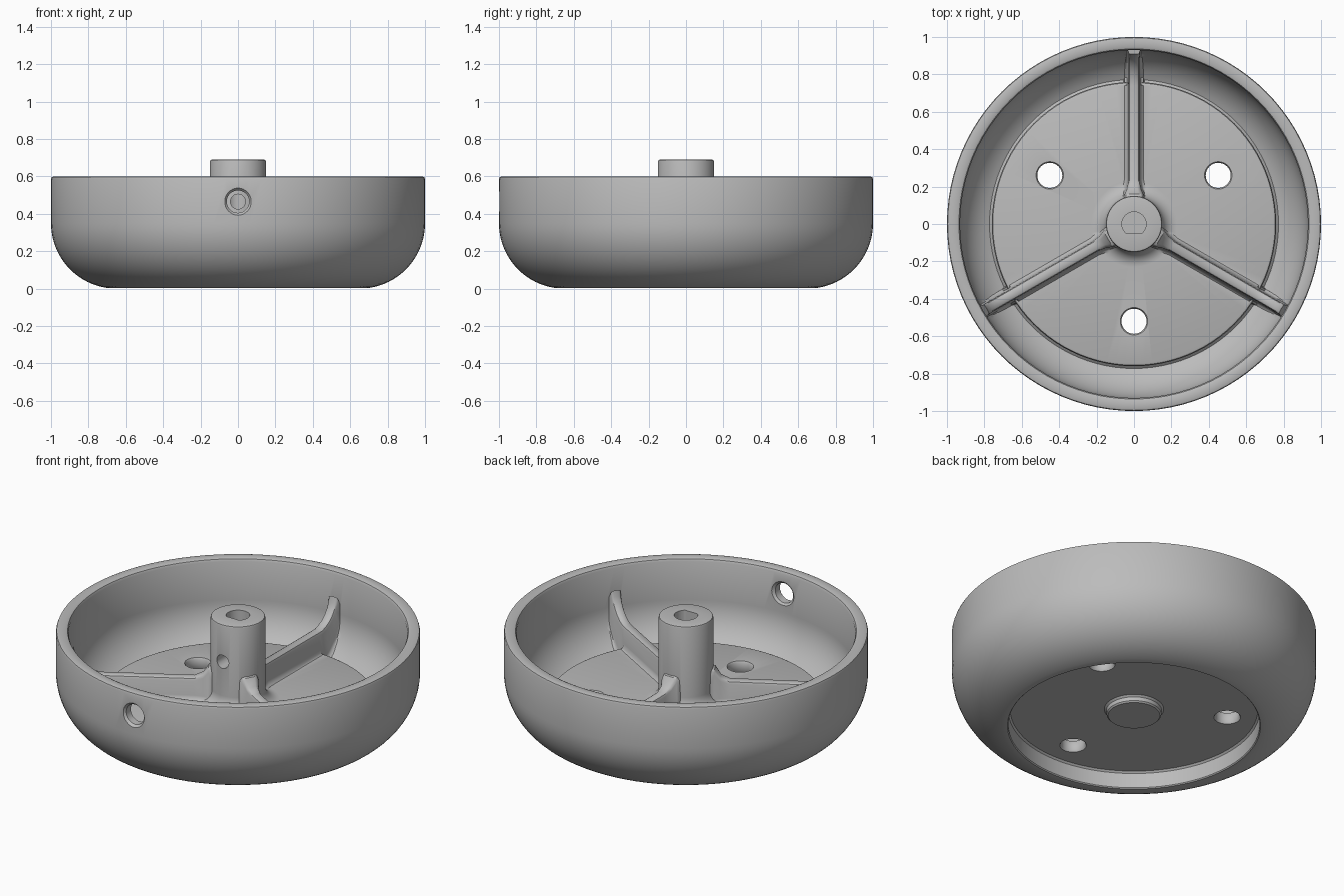
import bpy, bmesh
from math import sin, cos, pi, radians
from mathutils import Matrix, Vector

cube = bpy.data.objects.get("Cube")
if cube:
    bpy.data.objects.remove(cube, do_unlink=True)

grey = bpy.data.materials.new("plain grey")
grey.use_nodes = True
grey.diffuse_color = (0.5, 0.5, 0.5, 1)
grey.node_tree.nodes["Principled BSDF"].inputs["Base Color"].default_value = (0.5, 0.5, 0.5, 1)


def make_object(name, bm, matrix=Matrix()):
    bmesh.ops.remove_doubles(bm, verts=bm.verts, dist=1e-5)
    bmesh.ops.recalc_face_normals(bm, faces=bm.faces)
    mesh = bpy.data.meshes.new(name)
    bm.to_mesh(mesh)
    bm.free()
    mesh.transform(matrix)
    mesh.materials.append(grey)
    obj = bpy.data.objects.new(name, mesh)
    bpy.context.collection.objects.link(obj)
    return obj


def lathe(name, profile, segments, matrix=Matrix()):
    """Turn a (radius, height) outline that starts and ends on the axis."""
    bm = bmesh.new()
    verts = [bm.verts.new((r, 0, z)) for r, z in profile]
    edges = [bm.edges.new(pair) for pair in zip(verts, verts[1:])]
    bmesh.ops.spin(bm, geom=verts + edges, cent=(0, 0, 0), axis=(0, 0, 1),
                   angle=2 * pi, steps=segments)
    return make_object(name, bm, matrix)


def arc(cx, cz, radius, start, end, steps):
    """Arc points, with angles in degrees from straight down, turning outward."""
    angles = [radians(start + (end - start) * i / steps) for i in range(steps + 1)]
    return [(cx + radius * sin(a), cz - radius * cos(a)) for a in angles]


# Bowl, raised floor plate and hub in one turned outline
outline = [(0, .07), (.142, .07), (.15, .078), (.152, .1), (.163, .11),
           (.68, .11), (.69, .1), (.69, .01), (.695, .004)]
outline += arc(.65, .35, .35, 8.5, 90, 18)
outline += [(1, .585), (.996, .596), (.985, .6), (.948, .6), (.936, .595), (.93, .582)]
outline += arc(.65, .35, .28, 90, 26, 14)
outline += [(.76, .11), (.76, .165), (.755, .176), (.745, .18)]
outline += arc(.23, .26, .08, 0, -90, 8)
outline += [(.15, .678), (.147, .687), (.138, .69), (0, .69)]
body = lathe("wheel_body", outline, 96)


# Ribs: each station is a base point, a crest point and a width factor
def rib(name, angle):
    stations = [((.1, .145), (.1, .40), 2.2), ((.16, .145), (.16, .38), 1.7),
                ((.19, .145), (.19, .335), 1.25), ((.24, .145), (.24, .312), 1),
                ((.74, .145), (.74, .31), 1)]
    bases = arc(.65, .35, .31, 26, 90, 6)
    crests = arc(.74, .48, .17, 10, 82, 6)
    stations += [(b, c, 1) for b, c in zip(bases, crests)]
    bm = bmesh.new()
    rings = []
    for base, crest, width in stations:
        b, c = Vector(base), Vector(crest)
        length = (c - b).length
        up = (c - b) / length
        half = [(.055, 0), (.05, min(.035, length * .3)), (.038, min(.046, length * .4)),
                (.033, min(.065, length * .55)), (.029, length * .9),
                (.024, length * .97), (.015, length)]
        section = half + [(-x, d) for x, d in reversed(half)]
        ring = []
        for x, d in section:
            p = b + up * d
            ring.append(bm.verts.new((p.x, x * width, p.y)))
        rings.append(ring)
    count = len(rings[0])
    for one, two in zip(rings, rings[1:]):
        for i in range(count):
            j = (i + 1) % count
            bm.faces.new((one[i], one[j], two[j], two[i]))
    bm.faces.new(rings[0])
    bm.faces.new(rings[-1])
    return make_object(name, bm, Matrix.Rotation(radians(angle), 4, 'Z'))


ribs = [rib("rib", a) for a in (90, 210, 330)]

# Cutters for the floor holes, access hole, set screw hole and flatted bore
cutters = []
floor_hole = [(0, .1), (.08, .1), (.067, .12), (.067, .17), (.08, .19), (0, .19)]
for a in (30, 150, 270):
    place = Matrix.Translation((.52 * cos(radians(a)), .52 * sin(radians(a)), 0))
    cutters.append(lathe("floor_hole_cutter", floor_hole, 32, place))
sideways = Matrix.Translation((0, 0, .465)) @ Matrix.Rotation(pi / 2, 4, 'X')
access = [(0, .9), (.085, .9), (.085, .917), (.06, .94), (.06, .985), (.08, 1.008), (0, 1.02)]
cutters.append(lathe("access_hole_cutter", access, 32, sideways))
screw = [(0, .02), (.04, .02), (.04, .2), (0, .2)]
cutters.append(lathe("screw_hole_cutter", screw, 24, sideways))
bore = lathe("bore_cutter", [(0, .13), (.065, .13), (.065, .75), (0, .75)], 48)
for v in bore.data.vertices:
    v.co.y = max(v.co.y, -.05)
cutters.append(bore)

# Fuse the ribs, cut the holes, and keep the finished mesh
for part, mode in [(r, 'UNION') for r in ribs] + [(c, 'DIFFERENCE') for c in cutters]:
    part.hide_render = True
    mod = body.modifiers.new(part.name, 'BOOLEAN')
    mod.object = part
    mod.operation = mode
    mod.solver = 'EXACT'
bpy.context.view_layer.update()
graph = bpy.context.evaluated_depsgraph_get()
result = bpy.data.meshes.new_from_object(body.evaluated_get(graph))
body.modifiers.clear()
body.data = result
result.materials.clear()
result.materials.append(grey)
for polygon in result.polygons:
    polygon.material_index = 0
for part in ribs + cutters:
    bpy.data.objects.remove(part, do_unlink=True)

for obj in bpy.context.selected_objects:
    obj.select_set(False)
body.select_set(True)
bpy.context.view_layer.objects.active = body
bpy.ops.object.shade_smooth_by_angle(angle=radians(35))
